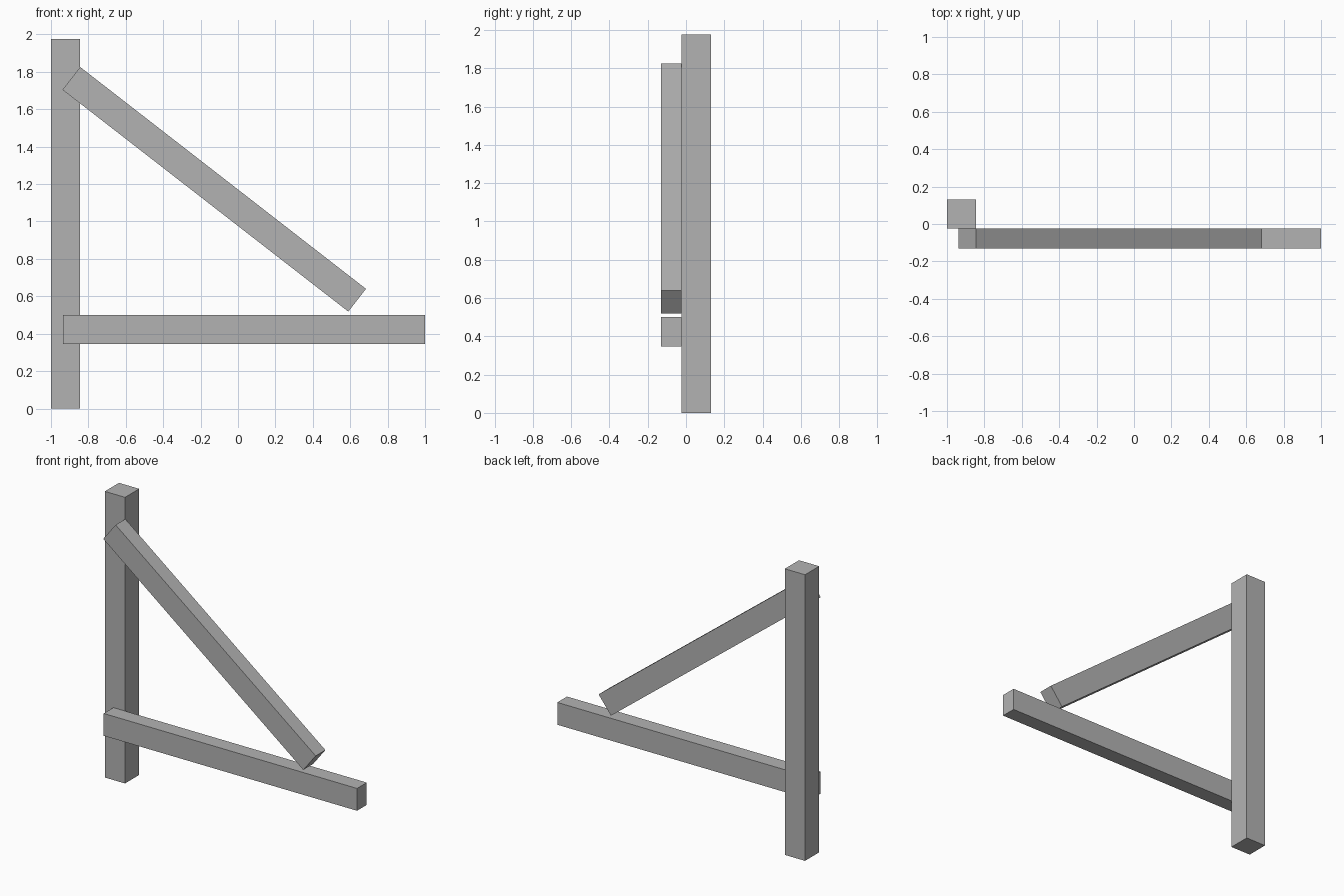
import bpy
import math
from mathutils import Vector

cube = bpy.data.objects.get("Cube")
if cube:
    bpy.data.objects.remove(cube, do_unlink=True)

# Single plain grey for all timbers
grey = bpy.data.materials.new("timber_grey")
grey.use_nodes = True
colour = (0.45, 0.45, 0.45, 1)
grey.diffuse_color = colour
grey.node_tree.nodes["Principled BSDF"].inputs["Base Color"].default_value = colour


def timber(name, start, end, height, depth):
    """Square-cut bar between two points in an upright plane facing the front."""
    a, b = Vector(start), Vector(end)
    run = b - a
    bpy.ops.mesh.primitive_cube_add(size=1, location=(a + b) / 2)
    bar = bpy.context.object
    bar.name = name
    bar.scale = (run.length, depth, height)
    bar.rotation_euler.y = -math.atan2(run.z, run.x)
    bpy.ops.object.transform_apply(location=False, rotation=False, scale=True)
    bar.data.materials.append(grey)
    return bar


thick = 0.154
thin = 0.106
post_y, arm_y = 0.053, -0.077

# Upright post, with the arm and brace fixed to its front face
timber("post", (-0.923, post_y, 0), (-0.923, post_y, 1.975), thick, thick)
timber("horizontal_arm", (-0.935, arm_y, 0.423), (1, arm_y, 0.423), thick, thin)
timber("diagonal_brace", (-0.891, arm_y, 1.765), (0.637, arm_y, 0.579), thick, thin)
